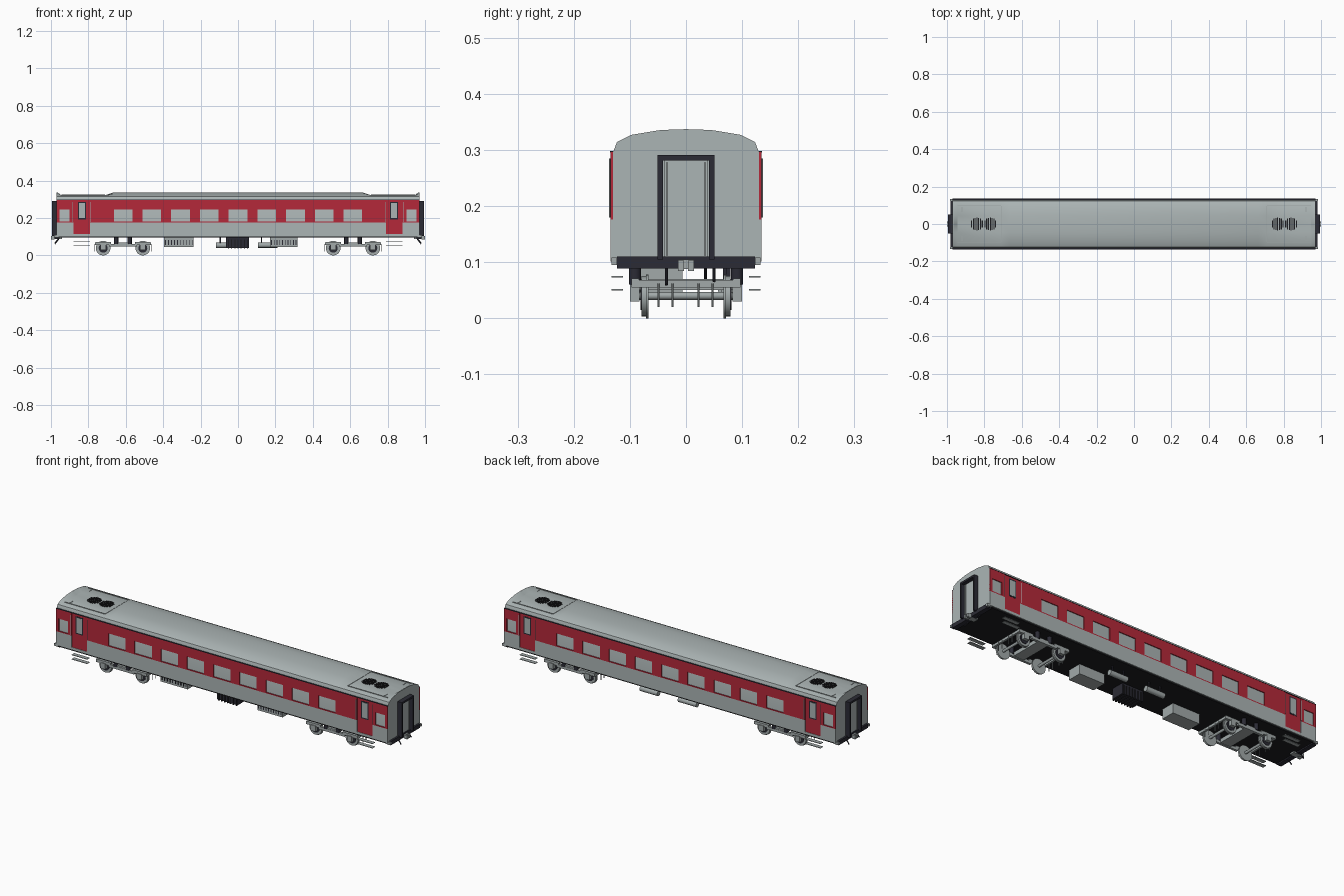
import bpy, bmesh, math
from mathutils import Matrix, Vector

if "Cube" in bpy.data.objects:
    bpy.data.objects.remove(bpy.data.objects["Cube"])


def material(name, rgb):
    m = bpy.data.materials.new(name)
    m.diffuse_color = (*rgb, 1)
    m.use_nodes = True
    m.node_tree.nodes["Principled BSDF"].inputs["Base Color"].default_value = m.diffuse_color
    return m


GREY = material("body grey", (0.41, 0.46, 0.46))
RED = material("livery red", (0.46, 0.022, 0.042))
DARK = material("dark rubber", (0.024, 0.024, 0.035))
BLACK = material("underside black", (0.012, 0.012, 0.014))
STEEL = material("running gear grey", (0.36, 0.40, 0.40))


def finish(bm, name, mats, smooth=False):
    bmesh.ops.recalc_face_normals(bm, faces=bm.faces)
    me = bpy.data.meshes.new(name)
    bm.to_mesh(me)
    bm.free()
    for m in mats:
        me.materials.append(m)
    ob = bpy.data.objects.new(name, me)
    bpy.context.collection.objects.link(ob)
    if smooth:
        bpy.context.view_layer.objects.active = ob
        ob.select_set(True)
        bpy.ops.object.shade_smooth_by_angle(angle=math.radians(35))
        ob.select_set(False)
    return ob


def boxes(name, mat, spans):
    """One object from boxes given as (x0, x1, y0, y1, z0, z1)."""
    bm = bmesh.new()
    for x0, x1, y0, y1, z0, z1 in spans:
        mid = Vector((x0 + x1, y0 + y1, z0 + z1)) / 2
        size = (abs(x1 - x0), abs(y1 - y0), abs(z1 - z0), 1)
        bmesh.ops.create_cube(bm, size=1, matrix=Matrix.Translation(mid) @ Matrix.Diagonal(size))
    return finish(bm, name, [mat])


def rods(name, mat, items, sides=16):
    """One object from cylinders given as (start, end, radius)."""
    bm = bmesh.new()
    for a, b, r in items:
        a, b = Vector(a), Vector(b)
        rot = (b - a).to_track_quat('Z', 'Y').to_matrix().to_4x4()
        bmesh.ops.create_cone(bm, cap_ends=True, segments=sides, radius1=r, radius2=r,
                              depth=(b - a).length, matrix=Matrix.Translation((a + b) / 2) @ rot)
    return finish(bm, name, [mat], True)


# Body shell: roof profile lofted along the coach, lowered at the end decks
half = [(0.130, 0.105), (0.130, 0.296), (0.123, 0.314), (0.097, 0.327), (0.045, 0.3355)]
profile = half + [(0, 0.337)] + [(-y, z) for y, z in reversed(half)]
FULL, DECK = 1.0, 0.322
stations = [(0.97, FULL), (0.965, FULL), (0.945, DECK), (0.71, DECK), (0.665, FULL)]
stations = [(-x, c) for x, c in stations] + stations[::-1]
bm = bmesh.new()
rings = [[bm.verts.new((x, y, min(z, cap))) for y, z in profile] for x, cap in stations]
n = len(profile)
for a, b in zip(rings, rings[1:]):
    for i in range(n):
        bm.faces.new((a[i], a[(i + 1) % n], b[(i + 1) % n], b[i]))
bm.faces.new(rings[0])
bm.faces.new(rings[-1])
finish(bm, "body_shell", [GREY], True)

# Side walls: grid skin, red by rule, with window and door openings left out
PITCH = 0.1535
openings = [(i * PITCH - 0.05, i * PITCH + 0.05, 0.181, 0.246) for i in range(-4, 5)]
for s in (-1, 1):
    x0, x1 = sorted((s * 0.90, s * 0.955))
    openings.append((x0, x1, 0.181, 0.246))
    x0, x1 = sorted((s * 0.79, s * 0.88))
    openings.append((x0, x1, 0.115, 0.296))
xs = sorted({-0.97, 0.97} | {v for o in openings for v in o[:2]})
zs = [0.101, 0.115, 0.176, 0.181, 0.246, 0.296]
for side, label in ((-1, "front"), (1, "back")):
    bm = bmesh.new()
    for x0, x1 in zip(xs, xs[1:]):
        for z0, z1 in zip(zs, zs[1:]):
            cx, cz = (x0 + x1) / 2, (z0 + z1) / 2
            if any(o[0] < cx < o[1] and o[2] < cz < o[3] for o in openings):
                continue
            f = bm.faces.new([bm.verts.new((x, side * 0.1345, z))
                              for x, z in ((x0, z0), (x1, z0), (x1, z1), (x0, z1))])
            f.material_index = 1 if cz > 0.176 else 0
    bmesh.ops.remove_doubles(bm, verts=bm.verts, dist=1e-5)
    for f in bm.faces:
        if f.normal.y * side < 0:
            f.normal_flip()
    skin = list(bm.faces)
    back = bmesh.ops.extrude_face_region(bm, geom=skin)
    bmesh.ops.translate(bm, vec=(0, side * -0.006, 0),
                        verts=[v for v in back["geom"] if isinstance(v, bmesh.types.BMVert)])
    finish(bm, label + "_side_wall", [GREY, RED])

# Doors, door windows, handrails, gutters and steps on both sides and ends
doors, seals, panes, rails, steps, gutters = [], [], [], [], [], []
for s in (-1, 1):
    gutters.append((-0.97, 0.97, s * 0.129, s * 0.1352, 0.2955, 0.298))
    for e in (-1, 1):
        c = e * 0.835
        doors.append((c - 0.044, c + 0.044, s * 0.129, s * 0.1325, 0.115, 0.295))
        seals.append((c - 0.021, c + 0.021, s * 0.132, s * 0.1335, 0.193, 0.285))
        panes.append((c - 0.016, c + 0.016, s * 0.132, s * 0.1342, 0.199, 0.279))
        for d in (-0.049, 0.049):
            rails.append(((c + d, s * 0.136, 0.18), (c + d, s * 0.136, 0.285), 0.0016))
        for z in (0.051, 0.074):
            steps.append((c - 0.045, c + 0.045, s * 0.112, s * 0.133, z - 0.0015, z + 0.0015))
boxes("doors", RED, doors)
boxes("door_window_seals", DARK, seals)
boxes("door_windows", GREY, panes)
rods("door_handrails", GREY, rails, 6)
boxes("door_steps", STEEL, steps)
boxes("roof_gutters", DARK, gutters)

# Roof fan grilles: ring of dark slats whose length follows a circle
slats, seams = [], []
for e in (-1, 1):
    for c in (0.768, 0.84):
        for k in range(-3, 4):
            h = math.sqrt(0.034 ** 2 - (k * 0.0095) ** 2)
            x = e * c + k * 0.0095
            slats.append((x - 0.003, x + 0.003, -h, h, 0.321, 0.3245))
    seams.append((e * 0.71 - 0.0015, e * 0.71 + 0.0015, -0.095, 0.095, 0.3215, 0.3235))
    for s in (-1, 1):
        seams.append((e * 0.71, e * 0.945, s * 0.096, s * 0.099, 0.3215, 0.3245))
        seams.append((e * 0.918, e * 0.922, s * 0.065, s * 0.09, 0.3215, 0.3235))
boxes("roof_fan_slats", BLACK, slats)
boxes("roof_deck_edges", STEEL, seams)

# Underframe and buffer beams
boxes("underframe", BLACK, [(-0.97, 0.97, -0.129, 0.129, 0.095, 0.106)])
boxes("buffer_beams", DARK, [(e * 0.955, e * 0.98, -0.123, 0.123, 0.089, 0.11) for e in (-1, 1)])

# Gangways, end doors, couplers and hoses
frame, door, trim, coupler, hoses = [], [], [], [], []
for e in (-1, 1):
    for s in (-1, 1):
        frame.append((e * 0.968, e * 0.994, s * 0.041, s * 0.051, 0.105, 0.291))
        trim.append((e * 0.968, e * 0.979, s * 0.032, s * 0.036, 0.112, 0.278))
        coupler.append((e * 0.96, e * 0.983, s * 0.123, s * 0.133, 0.095, 0.108))
        coupler.append((e * 0.98, e * 1.0, s * 0.004, s * 0.014, 0.084, 0.103))
    frame.append((e * 0.968, e * 0.994, -0.051, 0.051, 0.281, 0.291))
    door.append((e * 0.969, e * 0.974, -0.038, 0.038, 0.11, 0.281))
    coupler.append((e * 0.94, e * 0.988, -0.014, 0.014, 0.088, 0.105))
    for y, z in ((-0.035, 0.06), (0.05, 0.066)):
        hoses.append(((e * 0.955, y * e, 0.092), (e * 0.98, y * e, z), 0.0028))
boxes("gangway_frames", DARK, frame)
boxes("end_doors", GREY, door)
boxes("end_door_trim", STEEL, trim)
boxes("couplers", STEEL, coupler)
rods("brake_hoses", DARK, hoses, 8)

# Bogies: wheels, axles, side frames, springs, bolsters and brake hangers
wheels, axles, hubs, frames, springs, hangers = [], [], [], [], [], []
for e in (-1, 1):
    c = e * 0.615
    for d in (-0.106, 0.106):
        x = c + d
        axles.append(((x, -0.098, 0.04), (x, 0.098, 0.04), 0.007))
        for s in (-1, 1):
            wheels.append(((x, s * 0.07, 0.039), (x, s * 0.079, 0.039), 0.036))
            wheels.append(((x, s * 0.067, 0.039), (x, s * 0.071, 0.039), 0.039))
            hubs.append(((x, s * 0.078, 0.039), (x, s * 0.0815, 0.039), 0.024))
            frames.append((x - 0.014, x + 0.014, s * 0.083, s * 0.1, 0.03, 0.06))
            frames.append((x - 0.042, x + 0.042, s * 0.084, s * 0.097, 0.055, 0.071))
        for y in (-0.049, -0.024, 0.022, 0.047):
            xb = c + d * 1.42
            hangers.append(((xb, y, 0.02), (xb, y, 0.062), 0.0018))
    for s in (-1, 1):
        frames.append((c - 0.075, c + 0.075, s * 0.084, s * 0.097, 0.047, 0.062))
        for d in (-0.036, 0.036):
            springs.append(((c + d, s * 0.091, 0.06), (c + d, s * 0.091, 0.096), 0.011))
    frames.append((c - 0.03, c + 0.03, -0.095, 0.095, 0.05, 0.07))
    for d in (-0.145, 0.145):
        frames.append((c + d - 0.005, c + d + 0.005, -0.095, 0.095, 0.055, 0.068))
rods("wheels", STEEL, wheels, 24)
rods("wheel_hubs", DARK, hubs, 20)
rods("axles", STEEL, axles, 12)
boxes("bogie_frames", STEEL, frames)
rods("bogie_springs", DARK, springs, 12)
rods("brake_hangers", STEEL, hangers, 6)

# Underfloor equipment: ribbed boxes, dark generator and two air tanks
cases = [(-0.395, -0.237), (0.172, 0.318)]
boxes("equipment_boxes", STEEL, [(a, b, -0.082, -0.006, 0.044, 0.097) for a, b in cases])
slots = []
for a, b in cases:
    count = 10
    for k in range(count):
        x = a + (b - a) * (k + 0.5) / count
        slots.append((x - 0.002, x + 0.002, -0.085, -0.08, 0.055, 0.082))
boxes("equipment_box_slots", DARK, slots)
boxes("generator", DARK, [(-0.063, 0.058, -0.085, -0.012, 0.04, 0.097)])
boxes("generator_fins", BLACK, [(-0.054 + k * 0.017, -0.048 + k * 0.017, -0.089, -0.008, 0.037, 0.085)
                                for k in range(7)])
rods("air_tanks", STEEL, [((-0.117, 0.07, 0.054), (-0.01, 0.07, 0.054), 0.014),
                          ((0.107, 0.075, 0.055), (0.21, 0.075, 0.055), 0.014)], 20)
boxes("tank_straps", DARK, [(x - 0.003, x + 0.003, y - 0.004, y + 0.004, 0.066, 0.097)
                            for x, y in ((-0.095, 0.07), (-0.03, 0.07), (0.125, 0.075), (0.19, 0.075))])
